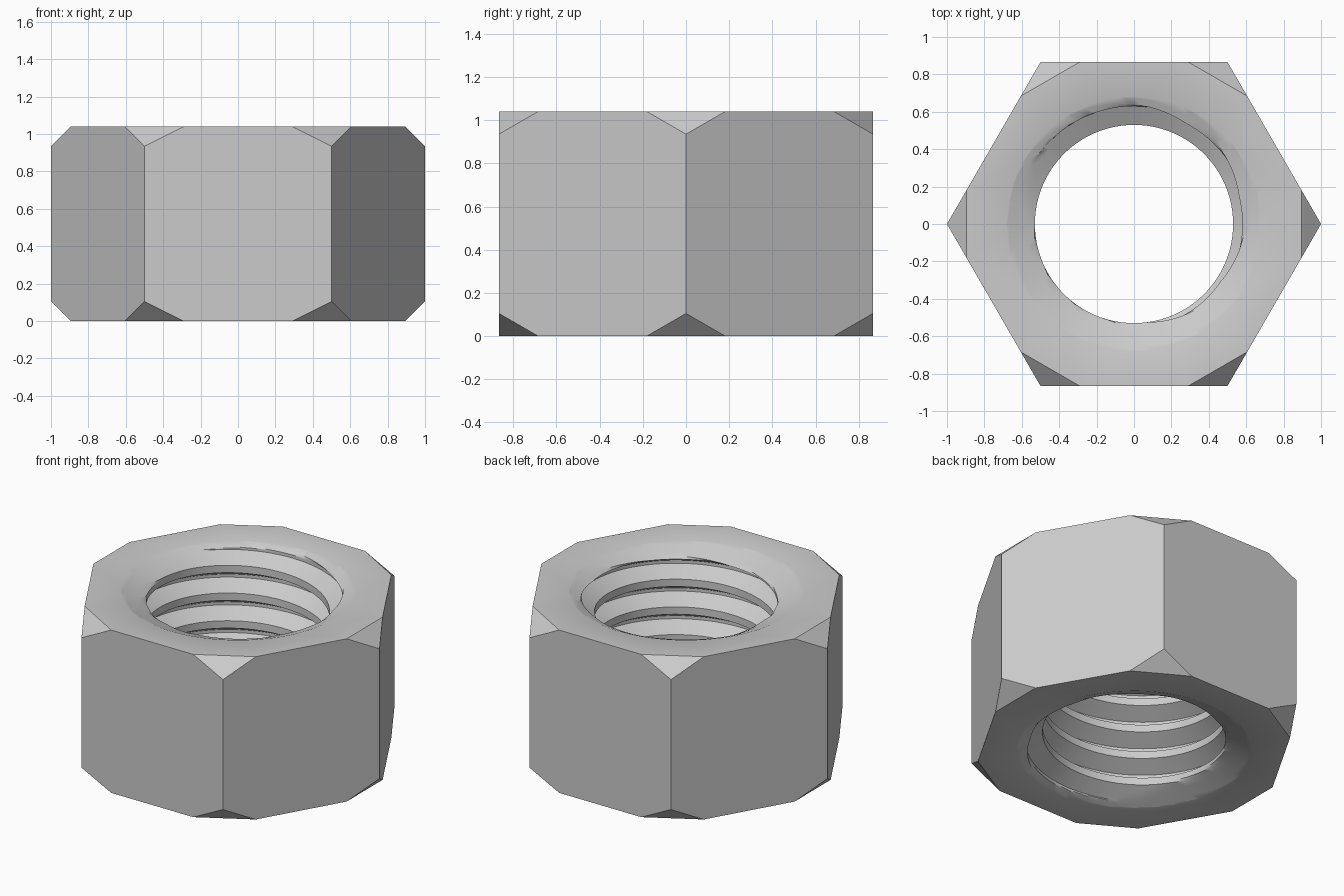
import bpy, bmesh
from math import cos, sin, pi, radians
from mathutils import Vector

if "Cube" in bpy.data.objects:
    bpy.data.objects.remove(bpy.data.objects["Cube"])

HEIGHT, CUT_Z, CUT_T = 1.04, 0.105, 0.21
CREST, ROOT, RIM = 0.53, 0.63, 0.68
PITCH, RIM_DEPTH, STEPS = 0.177, 0.06, 96

# One colour for the whole nut
steel = bpy.data.materials.new("grey steel")
steel.use_nodes = True
steel.diffuse_color = (0.6, 0.6, 0.6, 1)
steel.node_tree.nodes["Principled BSDF"].inputs["Base Color"].default_value = (0.6, 0.6, 0.6, 1)

bm = bmesh.new()


def face(points):
    bm.faces.new([bm.verts.new(p) for p in points])


def at(point, z):
    return Vector((point.x, point.y, z))


# Hexagonal sides with cut corners at both ends
corners = [Vector((cos(k * pi / 3), sin(k * pi / 3), 0)) for k in range(6)]
for k, c in enumerate(corners):
    before, after = corners[k - 1], corners[(k + 1) % 6]
    p, q = c.lerp(after, CUT_T), after.lerp(c, CUT_T)
    r = c.lerp(before, CUT_T)
    top = HEIGHT - CUT_Z
    face([at(c, CUT_Z), at(p, 0), at(q, 0), at(after, CUT_Z),
          at(after, top), at(q, HEIGHT), at(p, HEIGHT), at(c, top)])
    face([at(c, top), at(p, HEIGHT), at(r, HEIGHT)])
    face([at(c, CUT_Z), at(r, 0), at(p, 0)])

# Thread profile over one pitch: crest, flank, root, flank
keys = [(0, CREST), (0.055, ROOT), (0.075, ROOT), (0.13, CREST), (PITCH, CREST)]
profile = []
for (z0, r0), (z1, r1) in zip(keys, keys[1:]):
    for i in range(4):
        t = i / 4
        profile.append((z0 + (z1 - z0) * t, r0 + (r1 - r0) * t))


def bore_point(angle, z, r):
    """Clip a thread point to the nut height and the countersunk ends."""
    z = min(max(z, 0), HEIGHT)
    edge = min(z, HEIGHT - z)
    r = max(r, RIM - (RIM - CREST) * edge / RIM_DEPTH)
    return Vector((r * cos(angle), r * sin(angle), z))


# Threaded bore swept as a right-hand helix
columns = []
for s in range(STEPS + 1):
    angle = 2 * pi * s / STEPS
    base = 0.92 + PITCH * (angle / (2 * pi) - 1 / 6)
    columns.append([bm.verts.new(bore_point(angle, base + PITCH * turn + z, r))
                    for turn in range(-8, 4) for z, r in profile])
for a, b in zip(columns, columns[1:]):
    for i in range(len(a) - 1):
        bm.faces.new((a[i], a[i + 1], b[i + 1], b[i]))
bmesh.ops.remove_doubles(bm, verts=bm.verts[:], dist=0.0005)

# Flat end faces between the hexagon and the bore
for z in (0, HEIGHT):
    rim = [e for e in bm.edges if e.is_boundary
           and all(abs(v.co.z - z) < 0.001 for v in e.verts)]
    bmesh.ops.triangle_fill(bm, edges=rim, use_beauty=True,
                            normal=(0, 0, 1 if z else -1))
bmesh.ops.recalc_face_normals(bm, faces=bm.faces[:])

mesh = bpy.data.meshes.new("hex_nut")
bm.to_mesh(mesh)
bm.free()
mesh.materials.append(steel)
nut = bpy.data.objects.new("hex_nut", mesh)
bpy.context.collection.objects.link(nut)
bpy.ops.object.select_all(action='DESELECT')
nut.select_set(True)
bpy.context.view_layer.objects.active = nut
bpy.ops.object.shade_smooth_by_angle(angle=radians(30))
